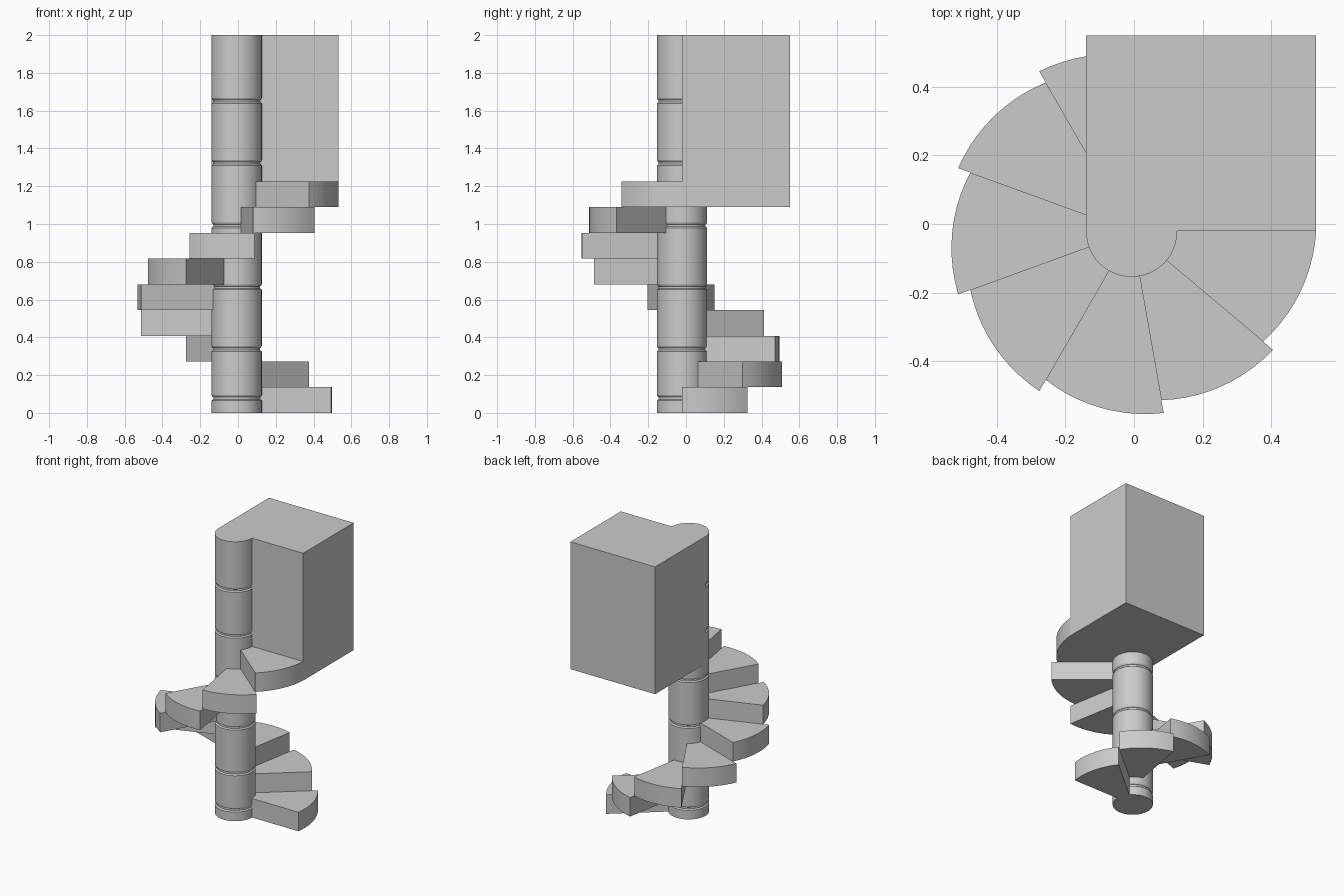
import bpy, bmesh
from math import radians, cos, sin, pi

if "Cube" in bpy.data.objects:
    bpy.data.objects.remove(bpy.data.objects["Cube"])

CX, CY = -0.007, -0.021      # axis of the spiral
R = 0.133                    # column radius
RISE = 1.225 / 9             # step height
TURN = 40                    # degrees per step


def finish(name, bm):
    bmesh.ops.recalc_face_normals(bm, faces=bm.faces[:])
    me = bpy.data.meshes.new(name)
    bm.to_mesh(me)
    bm.free()
    ob = bpy.data.objects.new(name, me)
    bpy.context.collection.objects.link(ob)
    bpy.ops.object.select_all(action='DESELECT')
    ob.select_set(True)
    bpy.context.view_layer.objects.active = ob
    bpy.ops.object.shade_smooth_by_angle(angle=radians(25))
    return ob


def prism(name, outline, z0, z1):
    bm = bmesh.new()
    face = bm.faces.new([bm.verts.new((x, y, z0)) for x, y in outline])
    ext = bmesh.ops.extrude_face_region(bm, geom=[face])
    for v in ext['geom']:
        if isinstance(v, bmesh.types.BMVert):
            v.co.z = z1
    return finish(name, bm)


# Column: turned profile with narrow grooves
profile = [(R, 0)]
for g in (0.08, 0.34, 0.667, 0.995, 1.325, 1.653):
    profile += [(R, g - 0.015), (R - 0.009, g - 0.008),
                (R - 0.009, g + 0.003), (R - 0.004, g + 0.006), (R, g + 0.014)]
profile.append((R, 2.0))
SIDES = 48
bm = bmesh.new()
rings = [[bm.verts.new((CX + r * cos(2 * pi * i / SIDES),
                        CY + r * sin(2 * pi * i / SIDES), z))
          for i in range(SIDES)] for r, z in profile]
for a, b in zip(rings, rings[1:]):
    for i in range(SIDES):
        j = (i + 1) % SIDES
        bm.faces.new((a[i], a[j], b[j], b[i]))
bm.faces.new(rings[0])
bm.faces.new(rings[-1])
finish("column", bm)

# Steps: wedges from the axis, widening slightly along each outer edge
SEG = 10
for k in range(9):
    outline = [(CX, CY)]
    for i in range(SEG + 1):
        t = i / SEG
        a = radians(TURN * (k + t))
        r = 0.500 + 0.052 * t - 0.014 * t * t
        outline.append((CX + r * cos(a), CY + r * sin(a)))
    prism(f"step_{k + 1}", outline, k * RISE, (k + 1) * RISE)

# Tall block at the top of the stair
x0, x1, y1 = CX - R, 0.531, 0.55
prism("upper_block", [(x0, CY), (x1, CY), (x1, y1), (x0, y1)], 8 * RISE, 2.0)
